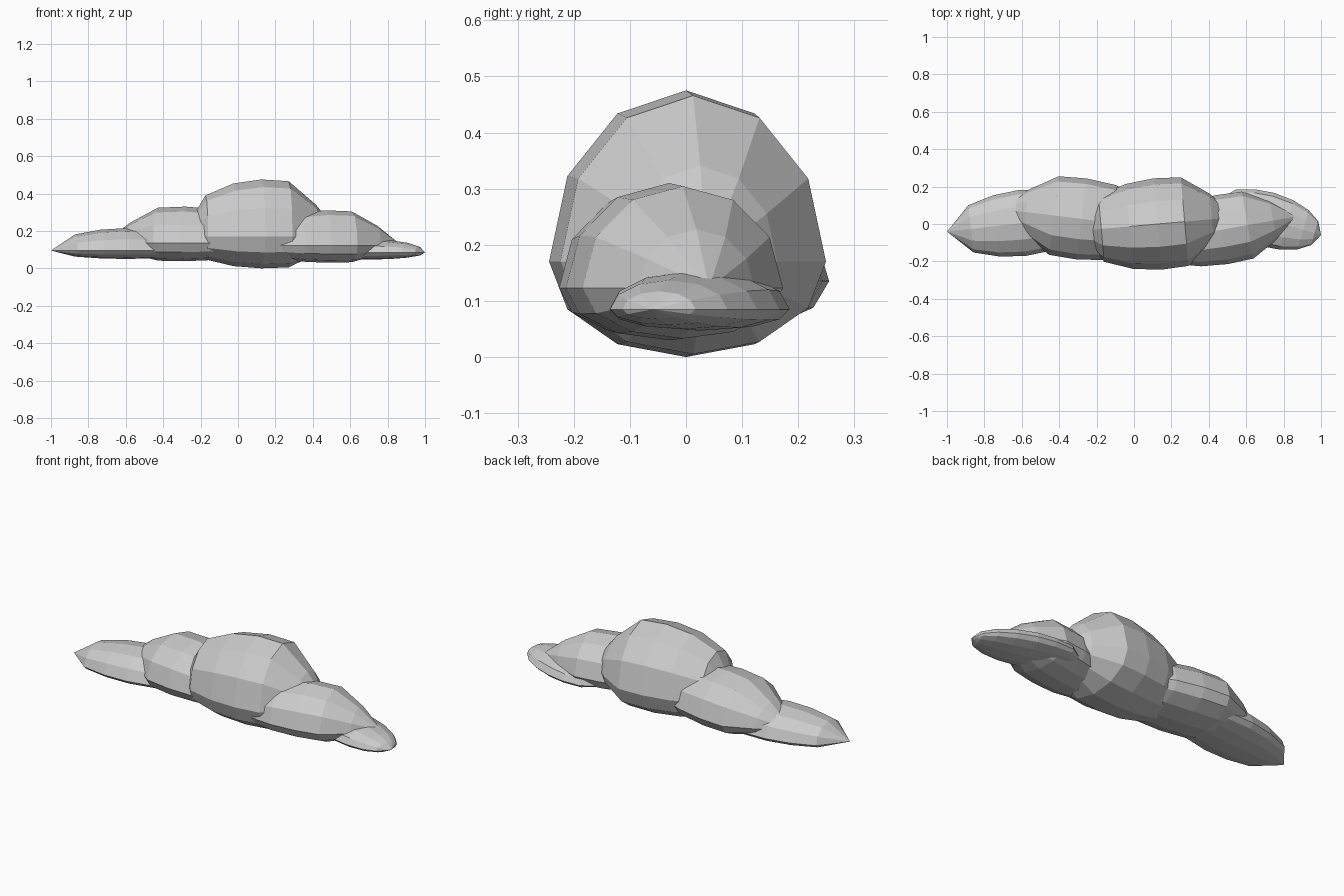
import bpy, bmesh, math
from mathutils import Matrix, Vector

if "Cube" in bpy.data.objects:
    bpy.data.objects.remove(bpy.data.objects["Cube"])

SIDES = 12
# profiles along each puff: (position, radius) between the two pointed ends
EVEN = [(-0.68, 0.72), (-0.34, 0.93), (0, 1), (0.34, 0.93), (0.68, 0.72)]
STEEP_RIGHT = [(-0.70, 0.72), (-0.35, 0.93), (0, 1), (0.34, 0.97), (0.68, 0.56)]
STEEP_LEFT = [(-u, r) for u, r in reversed(STEEP_RIGHT)]
ROUND_RIGHT = [(-0.68, 0.72), (-0.34, 0.93), (0, 1), (0.36, 0.93), (0.67, 0.74), (0.88, 0.46)]


def puff(name, center, length, width, up, down, turn, profile):
    """Twelve-sided pointed blob lying along x, with a flattened underside."""
    bm = bmesh.new()
    m = Matrix.Translation(Vector(center)) @ Matrix.Rotation(math.radians(turn), 4, 'Z')
    rings = []
    for u, r in profile:
        ring = []
        for i in range(SIDES):
            a = 2 * math.pi * i / SIDES
            y, z = math.sin(a), math.cos(a)
            z *= up if z > 0 else down
            ring.append(bm.verts.new(m @ Vector((u * length, y * r * width, z * r))))
        rings.append(ring)
    tips = [bm.verts.new(m @ Vector((s * length, 0, 0))) for s in (-1, 1)]
    for i in range(SIDES):
        j = (i + 1) % SIDES
        for a, b in zip(rings, rings[1:]):
            bm.faces.new((a[i], a[j], b[j], b[i]))
        bm.faces.new((tips[0], rings[0][j], rings[0][i]))
        bm.faces.new((tips[1], rings[-1][i], rings[-1][j]))
    bmesh.ops.recalc_face_normals(bm, faces=bm.faces)
    mesh = bpy.data.meshes.new(name)
    bm.to_mesh(mesh)
    bm.free()
    obj = bpy.data.objects.new(name, mesh)
    bpy.context.collection.objects.link(obj)
    return obj


# cloud puffs, left to right
puff("left_end_puff", (-0.60, 0.005, 0.095), 0.402, 0.177, 0.12, 0.045, 6.5, EVEN)
puff("left_puff", (-0.28, 0.027, 0.135), 0.44, 0.218, 0.195, 0.097, -7, STEEP_LEFT)
puff("middle_puff", (0.125, 0.0, 0.17), 0.43, 0.245, 0.305, 0.17, 5, STEEP_RIGHT)
puff("right_puff", (0.47, -0.03, 0.123), 0.41, 0.187, 0.187, 0.093, 10, STEEP_RIGHT)
puff("right_end_puff", (0.71, 0.025, 0.085), 0.302, 0.147, 0.07, 0.038, -16, ROUND_RIGHT)
